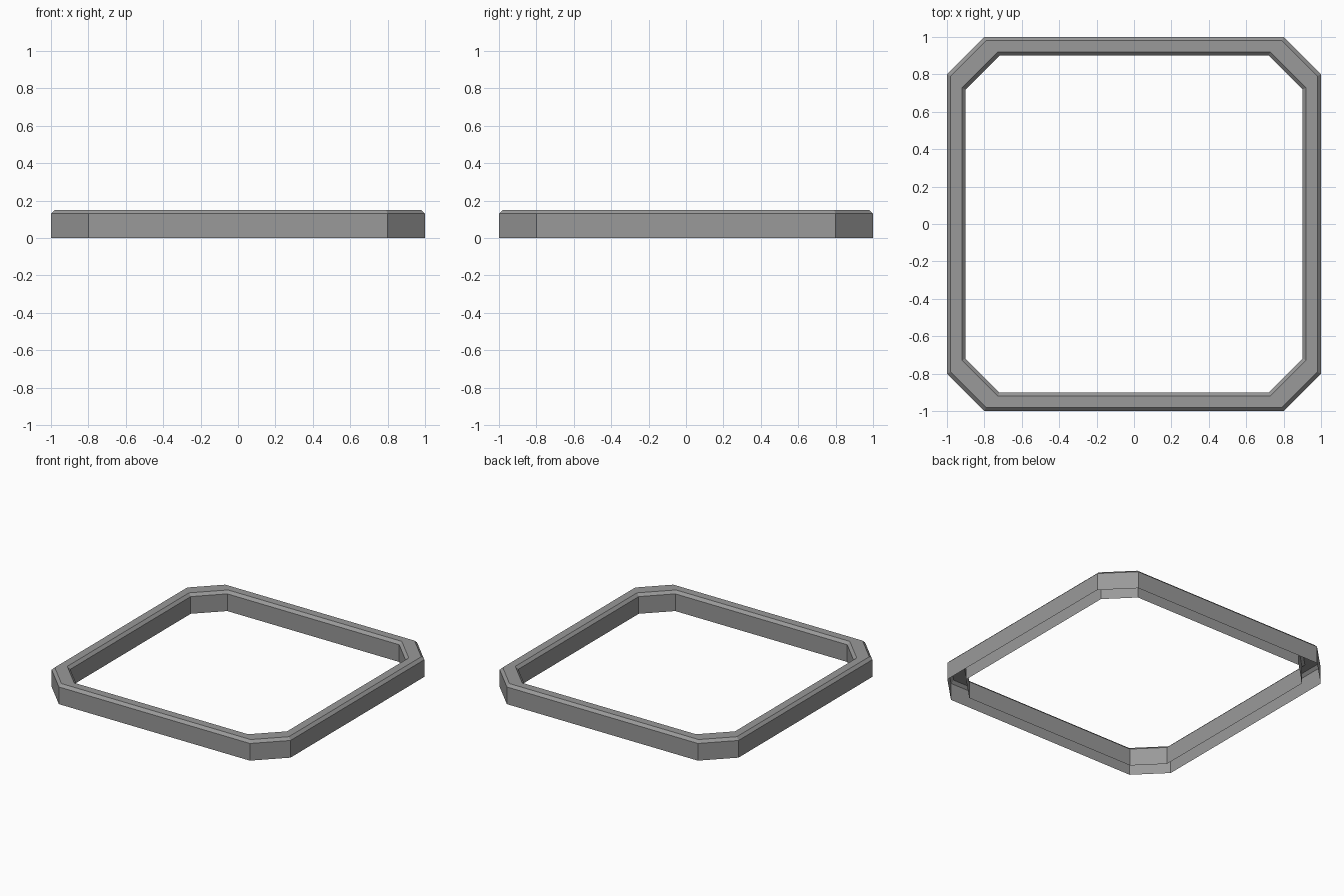
import bpy
import bmesh

# Remove the default cube
cube = bpy.data.objects.get("Cube")
if cube:
    bpy.data.objects.remove(cube, do_unlink=True)

# Single grey material
grey = bpy.data.materials.new("mid_grey")
grey.use_nodes = True
colour = (0.32, 0.32, 0.32, 1)
grey.diffuse_color = colour
grey.node_tree.nodes["Principled BSDF"].inputs["Base Color"].default_value = colour


def octagon(half, flat, z):
    """Counter-clockwise corners of a square with cut corners."""
    points = []
    x, y = 1, 0
    for _ in range(4):
        for side in (-flat, flat):
            points.append((x * half - y * side, y * half + x * side, z))
        x, y = -y, x
    return points


# Cross-section from outer foot, over the bevelled top, to inner foot:
# half width, half length of the straight side, height
PROFILE = [
    (1.0, 0.8, 0.0),
    (1.0, 0.8, 0.13),
    (0.98, 0.792, 0.15),
    (0.92, 0.728, 0.15),
    (0.90, 0.72, 0.13),
    (0.90, 0.72, 0.0),
]

# Frame shell, open underneath
bm = bmesh.new()
rings = [[bm.verts.new(p) for p in octagon(*step)] for step in PROFILE]
for low, high in zip(rings, rings[1:]):
    for i in range(len(low)):
        j = (i + 1) % len(low)
        bm.faces.new((low[i], low[j], high[j], high[i]))

mesh = bpy.data.meshes.new("octagonal_frame")
bm.to_mesh(mesh)
bm.free()
mesh.materials.append(grey)
frame = bpy.data.objects.new("octagonal_frame", mesh)
bpy.context.collection.objects.link(frame)
